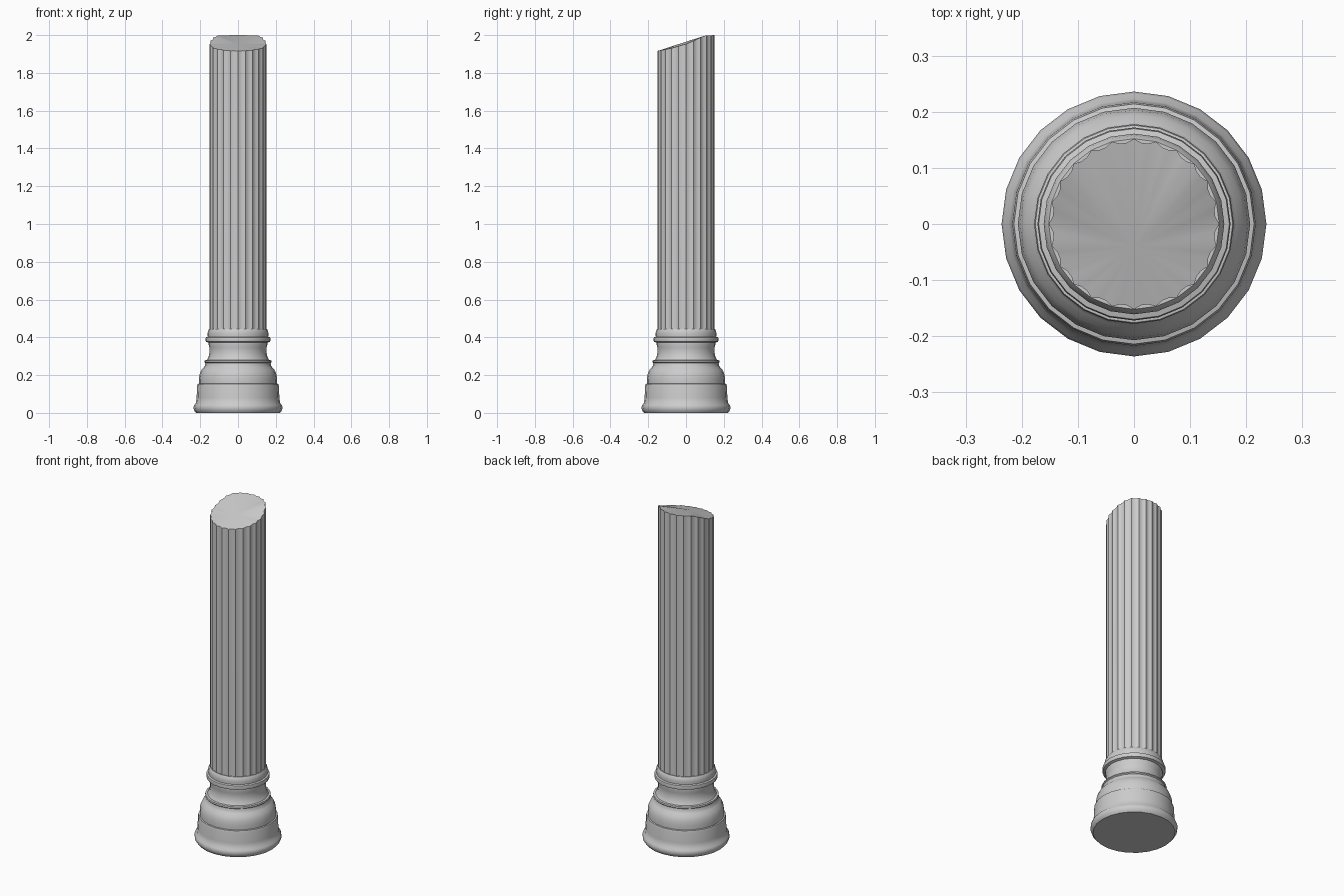
import bpy, bmesh
from math import sin, cos, radians, pi

if "Cube" in bpy.data.objects:
    bpy.data.objects.remove(bpy.data.objects["Cube"])

SIDES = 24


def finish(bm, name, angle):
    bmesh.ops.recalc_face_normals(bm, faces=bm.faces)
    me = bpy.data.meshes.new(name)
    bm.to_mesh(me)
    bm.free()
    ob = bpy.data.objects.new(name, me)
    bpy.context.collection.objects.link(ob)
    bpy.ops.object.select_all(action='DESELECT')
    ob.select_set(True)
    bpy.context.view_layer.objects.active = ob
    bpy.ops.object.shade_smooth_by_angle(angle=radians(angle))
    return ob


def bridge(bm, a, b):
    n = len(a)
    for i in range(n):
        j = (i + 1) % n
        bm.faces.new((a[i], a[j], b[j], b[i]))


def lathe(name, profile):
    bm = bmesh.new()
    rings = []
    for r, z in profile:
        rings.append([bm.verts.new((r * cos(2 * pi * i / SIDES),
                                    r * sin(2 * pi * i / SIDES), z))
                      for i in range(SIDES)])
    for a, b in zip(rings, rings[1:]):
        bridge(bm, a, b)
    bm.faces.new(rings[0][::-1])
    bm.faces.new(rings[-1])
    return finish(bm, name, 35)


# Moulded base: plinth lip, bell, neck and collar
lathe("base", [
    (0.222, 0.0), (0.232, 0.012), (0.236, 0.028), (0.232, 0.042),
    (0.223, 0.052), (0.219, 0.08), (0.217, 0.14), (0.214, 0.153),
    (0.207, 0.155), (0.207, 0.18), (0.203, 0.205), (0.195, 0.225),
    (0.182, 0.24), (0.175, 0.25), (0.173, 0.265), (0.178, 0.27), (0.176, 0.278),
    (0.165, 0.28), (0.156, 0.295), (0.151, 0.32), (0.151, 0.345),
    (0.156, 0.362), (0.155, 0.372), (0.170, 0.377), (0.172, 0.388),
    (0.170, 0.400), (0.160, 0.403), (0.161, 0.42), (0.158, 0.435), (0.152, 0.445)])


# Height of the slanted break at depth y
BREAK = [(-0.16, 1.914), (-0.07, 1.932), (-0.03, 1.945), (0.0, 1.952),
         (0.04, 1.970), (0.10, 1.998), (0.16, 2.0)]


def break_z(y):
    for (y0, z0), (y1, z1) in zip(BREAK, BREAK[1:]):
        if y <= y1:
            return z0 + (z1 - z0) * (y - y0) / (y1 - y0)
    return BREAK[-1][1]


# Fluted shaft: sharp ridges with shallow grooves between, broken top
bm = bmesh.new()
low, high = [], []
for i in range(SIDES * 3):
    a = 2 * pi * i / (SIDES * 3)
    r = 0.152 if i % 3 == 0 else 0.1455
    x, y = r * cos(a), r * sin(a)
    low.append(bm.verts.new((x, y, 0.43)))
    high.append(bm.verts.new((x, y, break_z(y))))
bridge(bm, low, high)
bm.faces.new(low[::-1])
center = bm.verts.new((0, -0.04, 1.952))
for i in range(len(high)):
    bm.faces.new((high[i], high[(i + 1) % len(high)], center))
finish(bm, "shaft", 30)
